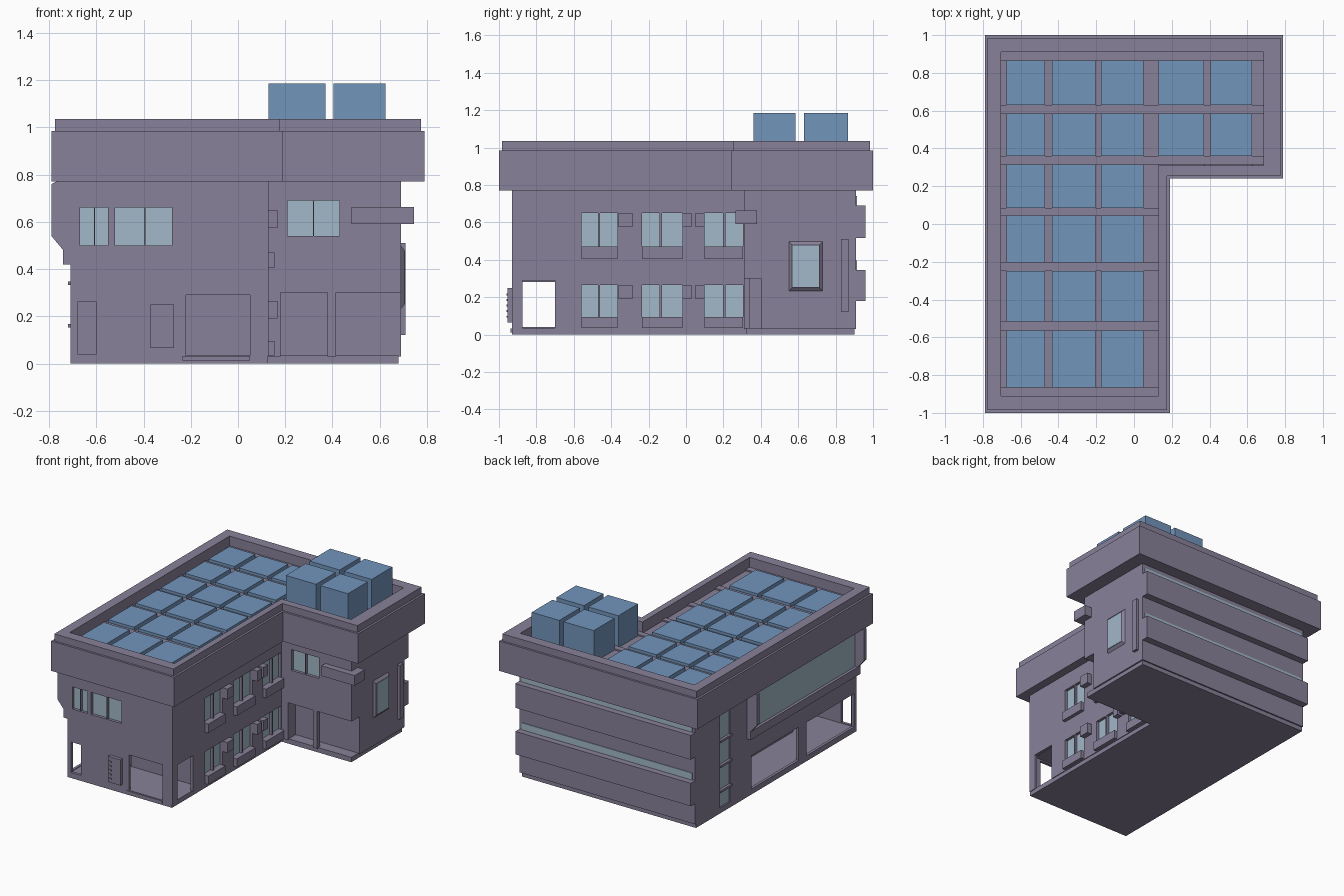
import bpy, bmesh
from mathutils import Vector

if "Cube" in bpy.data.objects:
    bpy.data.objects.remove(bpy.data.objects["Cube"])


def material(name, rgb):
    m = bpy.data.materials.new(name)
    m.diffuse_color = (*rgb, 1)
    m.use_nodes = True
    m.node_tree.nodes["Principled BSDF"].inputs["Base Color"].default_value = m.diffuse_color
    return m


WALL = material("wall_purple", (0.25, 0.22, 0.32))
GLASS = material("window_glass", (0.36, 0.48, 0.58))
BLUE = material("roof_blue", (0.17, 0.30, 0.50))


def prism(name, pts, axis, a, b, mat=WALL):
    """Extrude a 2D outline along an axis (0=x: pts are y,z; 1=y: x,z; 2=z: x,y)."""
    def place(p, d):
        v = list(p)
        v.insert(axis, d)
        return Vector(v)
    bm = bmesh.new()
    lo = [bm.verts.new(place(p, a)) for p in pts]
    hi = [bm.verts.new(place(p, b)) for p in pts]
    bm.faces.new(lo)
    bm.faces.new(hi)
    n = len(pts)
    for i in range(n):
        j = (i + 1) % n
        bm.faces.new((lo[i], lo[j], hi[j], hi[i]))
    bmesh.ops.recalc_face_normals(bm, faces=bm.faces)
    me = bpy.data.meshes.new(name)
    bm.to_mesh(me)
    bm.free()
    me.materials.append(mat)
    ob = bpy.data.objects.new(name, me)
    bpy.context.collection.objects.link(ob)
    return ob


def box(name, x0, x1, y0, y1, z0, z1, mat=WALL):
    return prism(name, [(x0, y0), (x1, y0), (x1, y1), (x0, y1)], 2, z0, z1, mat)


def ell(x0, x1, xi, y0, y1, yi):
    """L outline; xi, yi is the inner corner."""
    return [(x0, y0), (xi, y0), (xi, yi), (x1, yi), (x1, y1), (x0, y1)]


def cut(ob, cutters):
    bpy.context.view_layer.objects.active = ob
    for c in cutters:
        c.hide_render = True
        m = ob.modifiers.new("cut", 'BOOLEAN')
        m.operation = 'DIFFERENCE'
        m.solver = 'EXACT'
        m.object = c
        bpy.ops.object.modifier_apply(modifier=m.name)
    for c in cutters:
        bpy.data.objects.remove(c, do_unlink=True)


cutters = []


def hole(*b):
    cutters.append(box("cutter", *b))


# Main L-shaped walls on a low plinth
prism("plinth", ell(-.71, .68, .125, -.93, .90, .32), 2, 0, .035)
body = prism("walls", ell(-.71, .69, .13, -.93, .91, .31), 2, .03, .78)

# Ground floor rooms and their openings
hole(-.69, .11, -.91, -.62, .01, .30)
hole(-.69, -.42, -.70, .27, .01, .30)
hole(-.68, -.60, -1, -.85, .04, .26)
hole(-.22, .05, -1, -.85, .01, .29)
hole(.05, .2, -.875, -.70, .01, .29)
hole(-.8, -.6, -.27, .27, .04, .28)
hole(-.8, -.6, -.90, -.36, .04, .28)

# Corner porch with a slim pillar
hole(.18, .8, .25, .40, .01, .30)
box("porch_pillar", .38, .415, .31, .34, .03, .305)

# Front windows
D = .03
for x0, x1 in [(-.67, -.61), (-.605, -.55), (-.52, -.398), (-.392, -.28)]:
    hole(x0, x1, -1, -.93 + D, .50, .66)
    box("front_window", x0, x1, -.93 + D - .01, -.93 + D + .005, .50, .66, GLASS)
for x0, x1 in [(.21, .318), (.322, .43)]:
    hole(x0, x1, .25, .31 + D, .54, .69)
    box("wing_window", x0, x1, .31 + D - .01, .31 + D + .005, .54, .69, GLASS)

# Side windows with sill boxes, two storeys
for z0, z1, zs in [(.47, .65, .405), (.095, .265, .035)]:
    for y0, ym, y1 in [(-.56, -.465, -.365), (-.235, -.135, -.02), (.10, .205, .305)]:
        for a, b in [(y0, ym - .006), (ym + .006, y1)]:
            hole(.13 - D, .2, a, b, z0, z1)
            box("side_window", .13 - D - .005, .13 - D + .01, a, b, z0, z1, GLASS)
        box("window_sill_box", .12, .155, y0, y1, zs, z0)
    for y0, y1 in [(-.36, -.285), (-.02, .03), (.05, .10)]:
        box("wall_unit", .12, .168, y0, y1, z1 - .075, z1)

# Stair window column on the left side, split by thin ledges
hole(-.8, -.69, .51, .625, .04, .74)
box("stair_window", -.70, -.685, .51, .625, .04, .74, GLASS)
for z in (.16, .34, .52):
    box("stair_ledge", -.72, -.69, .50, .635, z - .008, z + .008)

cut(body, cutters)

# Left upper bay: profiled end plates, sill and ribbon glass
profile = [(-.70, .42), (-.74, .42), (-.74, .48), (-.79, .54), (-.79, .76),
           (-.76, .775), (-.70, .775)]
for y0, y1 in [(-.93, -.90), (.29, .32)]:
    prism("bay_end", profile, 1, y0, y1)
box("bay_sill", -.74, -.70, -.91, .30, .42, .48)
box("bay_glass", -.72, -.70, -.905, .295, .48, .775, GLASS)

# Projecting bands and ribbon glass on the back
for z0, z1 in [(.18, .345), (.515, .69)]:
    box("back_band", -.71, .69, .90, .96, z0, z1)
    box("back_ribbon_glass", -.69, .67, .90, .915, z1 - .01, z1 + .05, GLASS)

# Wing corner ledge, side fin and tapered window surround
box("corner_ledge", .48, .745, .265, .38, .59, .663)
box("side_fin", .68, .71, .83, .87, .12, .51)
frame = prism("window_surround", [(.54, .22), (.74, .22), (.74, .51), (.54, .51)], 0, .68, .706)
for v in frame.data.vertices:
    if v.co.x > .7:
        v.co.y = .64 + (v.co.y - .64) * .74
        v.co.z = .365 + (v.co.z - .365) * .79
box("surround_glass", .70, .708, .57, .712, .253, .477, GLASS)

# Front entrance details
box("wall_board", -.37, -.27, -.955, -.92, .065, .25)
for i in range(5):
    box("board_slat", -.36, -.34, -.96, -.95, .09 + i * .03, .10 + i * .03)
box("entrance_step", -.235, .05, -.937, -.90, .012, .032)

# Overhanging parapet with a set-back rim, hollowed for the roof
well = ell(-.705, .685, .13, -.91, .91, .31)
parapet = prism("parapet", ell(-.79, .79, .19, -1, 1, .24), 2, .77, .985)
rim = prism("parapet_rim", ell(-.775, .775, .175, -.985, .985, .255), 2, .98, 1.035)
for ob in (parapet, rim):
    cut(ob, [prism("cutter", well, 2, .90, 1.2)])

# Roof beam grid
cols = [(-.705, -.675), (-.47, -.435), (-.205, -.175), (.05, .13), (.37, .405), (.625, .685)]
rows = [(-.91, -.865), (-.565, -.515), (-.25, -.205), (.045, .085), (.315, .36),
        (.585, .63), (.865, .91)]
for i, (a, b) in enumerate(cols):
    box("roof_beam_long", a, b, -.91 if i < 4 else .31, .91, .89, .955)
for j, (a, b) in enumerate(rows):
    box("roof_beam_cross", -.705, .13 if j < 4 else .685, a, b, .89, .965)

# Blue roof panels; the wing carries four tall blocks
for i in range(5):
    for j in range(6):
        if i > 2 and j < 4:
            continue
        tall = i > 2
        box("roof_block" if tall else "roof_panel", cols[i][1], cols[i + 1][0],
            rows[j][1], rows[j + 1][0], .89, 1.185 if tall else .985, BLUE)
